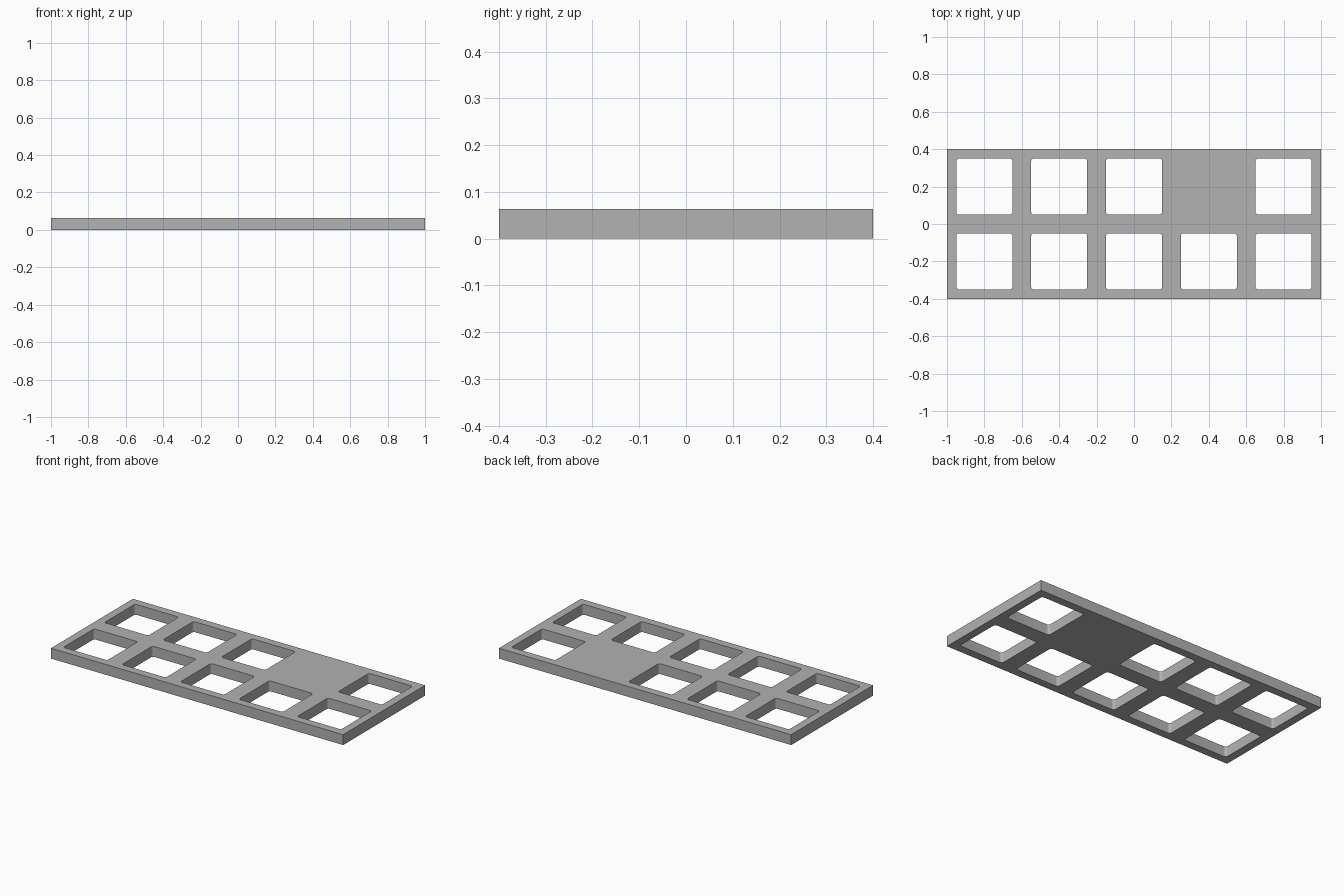
import bpy
import bmesh
from math import cos, sin, pi

LENGTH, WIDTH, THICK = 2.0, 0.8, 0.064
CELL, HOLE, RADIUS, STEPS = 0.4, 0.3, 0.015, 6
COLUMNS, ROWS = 5, 2
SOLID_CELL = (3, 1)  # the one cell left without an opening

cube = bpy.data.objects.get("Cube")
if cube:
    bpy.data.objects.remove(cube, do_unlink=True)


def add_loop(bm, points):
    verts = [bm.verts.new((x, y, 0)) for x, y in points]
    for a, b in zip(verts, verts[1:] + verts[:1]):
        bm.edges.new((a, b))


def rounded_square(cx, cy, size, radius):
    points = []
    inner = size / 2 - radius
    for corner, (sx, sy) in enumerate([(1, 1), (-1, 1), (-1, -1), (1, -1)]):
        for i in range(STEPS + 1):
            angle = (corner + i / STEPS) * pi / 2
            points.append((cx + sx * inner + radius * cos(angle),
                           cy + sy * inner + radius * sin(angle)))
    return points


# Plate outline and openings, filled as one sheet
bm = bmesh.new()
hx, hy = LENGTH / 2, WIDTH / 2
add_loop(bm, [(-hx, -hy), (hx, -hy), (hx, hy), (-hx, hy)])
for col in range(COLUMNS):
    for row in range(ROWS):
        if (col, row) != SOLID_CELL:
            add_loop(bm, rounded_square((col + 0.5) * CELL - hx,
                                        (row + 0.5) * CELL - hy, HOLE, RADIUS))
bmesh.ops.triangle_fill(bm, edges=bm.edges[:], use_beauty=True, normal=(0, 0, 1))
for face in bm.faces:
    face.normal_update()
    if face.normal.z < 0:
        face.normal_flip()

mesh = bpy.data.meshes.new("grid_plate")
bm.to_mesh(mesh)
bm.free()
plate = bpy.data.objects.new("grid_plate", mesh)
bpy.context.collection.objects.link(plate)

# Grey material
grey = bpy.data.materials.new("plain_grey")
grey.use_nodes = True
colour = (0.445, 0.445, 0.445, 1)
grey.diffuse_color = colour
grey.node_tree.nodes["Principled BSDF"].inputs["Base Color"].default_value = colour
mesh.materials.append(grey)

# Thickness upward from the ground, crisp edges with smooth corner fillets
solid = plate.modifiers.new("thickness", "SOLIDIFY")
solid.thickness = THICK
solid.offset = 1
for ob in bpy.context.selected_objects:
    ob.select_set(False)
plate.select_set(True)
bpy.context.view_layer.objects.active = plate
bpy.ops.object.modifier_apply(modifier=solid.name)
bpy.ops.object.shade_smooth_by_angle()
